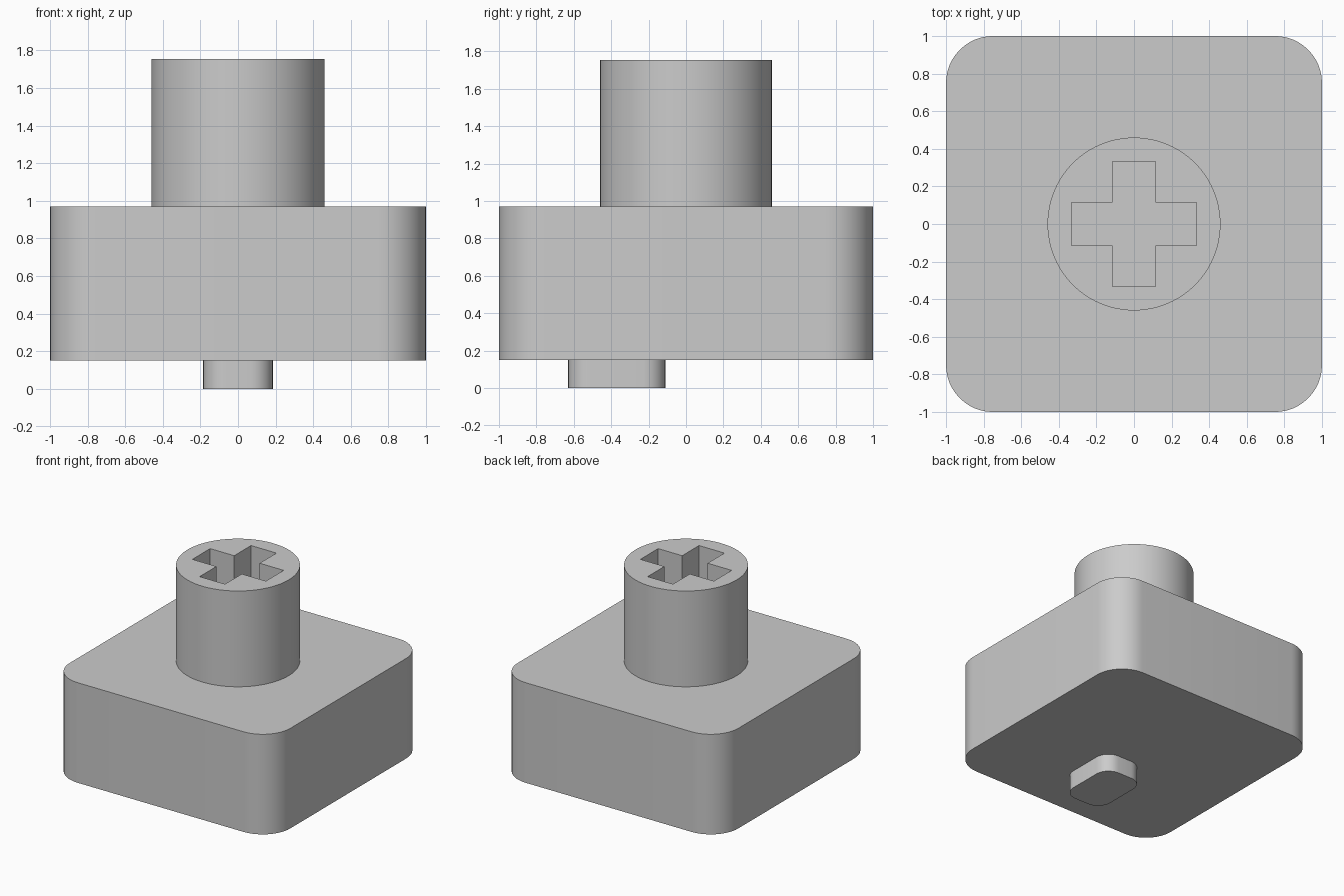
import bpy
import bmesh
from math import cos, sin, pi

cube = bpy.data.objects.get("Cube")
if cube:
    bpy.data.objects.remove(cube, do_unlink=True)

# Single plain material
grey = bpy.data.materials.new("plain grey")
grey.use_nodes = True
colour = (0.6, 0.6, 0.6, 1)
grey.diffuse_color = colour
grey.node_tree.nodes["Principled BSDF"].inputs["Base Color"].default_value = colour


def rounded_rect(half_x, half_y, radius, steps, centre_y=0.0):
    """Counter-clockwise outline of a rectangle with round corners."""
    points = []
    for corner, (sx, sy) in enumerate([(1, 1), (-1, 1), (-1, -1), (1, -1)]):
        for i in range(steps + 1):
            a = (corner + i / steps) * pi / 2
            points.append((sx * (half_x - radius) + radius * cos(a),
                           centre_y + sy * (half_y - radius) + radius * sin(a)))
    return points


def circle(radius, sides):
    return [(radius * cos(2 * pi * i / sides), radius * sin(2 * pi * i / sides))
            for i in range(sides)]


def cross(length, width):
    """Plus-shaped outline, one quarter turned four times."""
    points = []
    for c, s in [(1, 0), (0, 1), (-1, 0), (0, -1)]:
        for x, y in [(length, -width), (length, width), (width, width)]:
            points.append((x * c - y * s, x * s + y * c))
    return points


def prism(name, outline, bottom, top):
    bm = bmesh.new()
    face = bm.faces.new([bm.verts.new((x, y, bottom)) for x, y in outline])
    extruded = bmesh.ops.extrude_face_region(bm, geom=[face], use_keep_orig=True)
    verts = [v for v in extruded["geom"] if isinstance(v, bmesh.types.BMVert)]
    bmesh.ops.translate(bm, verts=verts, vec=(0, 0, top - bottom))
    bmesh.ops.recalc_face_normals(bm, faces=bm.faces[:])
    mesh = bpy.data.meshes.new(name)
    bm.to_mesh(mesh)
    bm.free()
    mesh.materials.append(grey)
    obj = bpy.data.objects.new(name, mesh)
    bpy.context.collection.objects.link(obj)
    return obj


def smooth(obj):
    bpy.ops.object.select_all(action="DESELECT")
    obj.select_set(True)
    bpy.context.view_layer.objects.active = obj
    bpy.ops.object.shade_smooth_by_angle()


# Square body with rounded upright corners
body = prism("body", rounded_rect(1, 1, 0.25, 12), 0.15, 0.97)

# Round post with a cross-shaped socket
post = prism("post", circle(0.46, 96), 0.96, 1.755)
cutter = prism("socket_cutter", cross(0.333, 0.115), 0.99, 1.9)
cutter.hide_render = True
cutter.hide_viewport = True
cutter.display_type = "WIRE"
socket = post.modifiers.new("socket", "BOOLEAN")
socket.operation = "DIFFERENCE"
socket.solver = "EXACT"
socket.object = cutter

# Plain raised pad under the body
pad = prism("underside_pad", rounded_rect(0.185, 0.26, 0.12, 8, -0.37), 0, 0.16)

for part in (body, post, pad):
    smooth(part)
